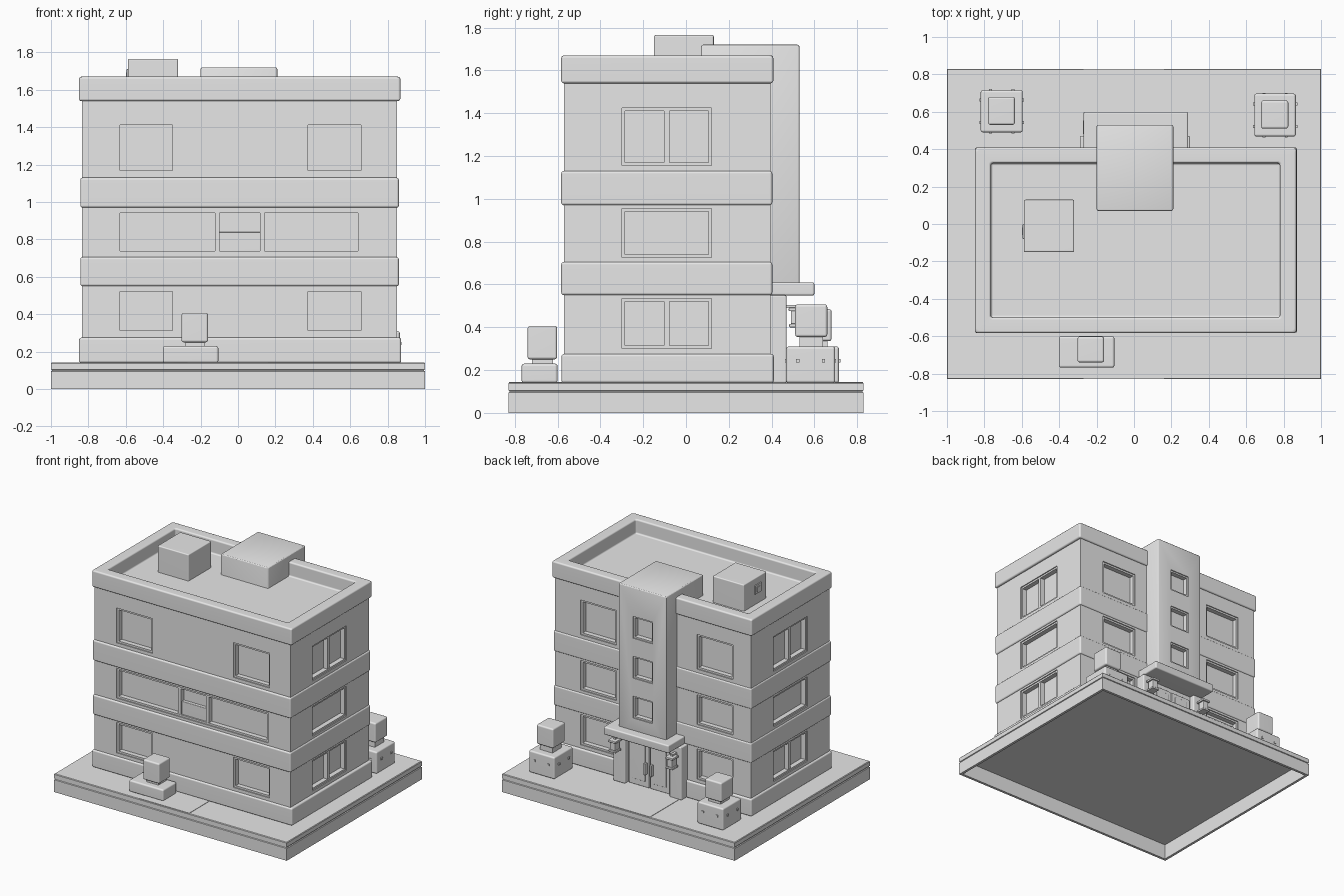
import bpy, bmesh, math
from mathutils import Matrix

cube = bpy.data.objects.get("Cube")
if cube:
    bpy.data.objects.remove(cube, do_unlink=True)

stone = bpy.data.materials.new("plain_grey")
stone.use_nodes = True
GREY = (0.8, 0.8, 0.8, 1)
stone.diffuse_color = GREY
stone.node_tree.nodes["Principled BSDF"].inputs["Base Color"].default_value = GREY


def loft(name, loops, bevel=0.0, matrix=None):
    """Stack rectangles (x0, x1, y0, y1, z) into one closed solid."""
    bm = bmesh.new()
    rings = []
    for x0, x1, y0, y1, z in loops:
        corners = ((x0, y0), (x1, y0), (x1, y1), (x0, y1))
        rings.append([bm.verts.new((x, y, z)) for x, y in corners])
    for a, b in zip(rings, rings[1:]):
        for i in range(4):
            j = (i + 1) % 4
            bm.faces.new((a[i], a[j], b[j], b[i]))
    bm.faces.new(rings[0][::-1])
    bm.faces.new(rings[-1])
    if matrix:
        bm.transform(matrix)
    bmesh.ops.recalc_face_normals(bm, faces=bm.faces[:])
    if bevel:
        bmesh.ops.bevel(bm, geom=bm.edges[:], offset=bevel, segments=3,
                        profile=0.5, affect='EDGES', clamp_overlap=True)
    mesh = bpy.data.meshes.new(name)
    bm.to_mesh(mesh)
    bm.free()
    mesh.materials.append(stone)
    obj = bpy.data.objects.new(name, mesh)
    bpy.context.collection.objects.link(obj)
    if bevel:
        mesh.shade_smooth()
        mesh.set_sharp_from_angle(angle=math.radians(50))
        obj.modifiers.new("Even shading", 'WEIGHTED_NORMAL')
    return obj


def box(name, x, y, z, bevel=0.0, matrix=None):
    return loft(name, [(*x, *y, z[0]), (*x, *y, z[1])], bevel, matrix)


# Facades: rotation about z and distance of the wall plane from the centre
FACADES = {"front": (0, 0.57), "right": (90, 0.85), "back": (180, 0.395),
           "left": (-90, 0.835), "tower": (180, 0.53)}


def facade(side):
    """Local x runs along the wall, local y points inward, z is up."""
    angle, dist = FACADES[side]
    return Matrix.Rotation(math.radians(angle), 4, 'Z') @ Matrix.Translation((0, -dist, 0))


def cut_window(wall, side, u, z, mullions=(), frame=0.014, depth=0.045):
    """Stepped recess with a slim frame, plus optional mullions."""
    m = facade(side)
    inward = m @ Matrix.Rotation(math.radians(-90), 4, 'X')
    outer = (u[0], u[1], -z[1], -z[0])
    inner = (u[0] + frame, u[1] - frame, -z[1] + frame, -z[0] - frame)
    cutter = loft("window_cutter", [(*outer, -0.03), (*outer, 0.008),
                                    (*inner, 0.008), (*inner, depth)], matrix=inward)
    mod = wall.modifiers.new("Recess", 'BOOLEAN')
    mod.operation = 'DIFFERENCE'
    mod.solver = 'EXACT'
    mod.object = cutter
    cutter.hide_render = True
    for c in mullions:
        box(side + "_mullion", (c - 0.012, c + 0.012), (0.01, depth + 0.01),
            (z[0] + 0.01, z[1] - 0.01), matrix=m)
    return cutter


def finish_cuts(wall, cutters):
    """Bake the recesses into the mesh and drop the cutters."""
    bpy.context.view_layer.update()
    baked = bpy.data.meshes.new_from_object(
        wall.evaluated_get(bpy.context.evaluated_depsgraph_get()))
    wall.modifiers.clear()
    wall.data = baked
    for c in cutters:
        bpy.data.objects.remove(c, do_unlink=True)


# Ground slab: hollow underneath, with a shallow groove round the edge
def rect(inset, z):
    return (-1 + inset, 1 - inset, -0.83 + inset, 0.83 - inset, z)


loft("ground_slab", [rect(0.02, 0.12), rect(0.02, 0), rect(0, 0), rect(0, 0.095),
                     rect(0.006, 0.098), rect(0.006, 0.102), rect(0, 0.105),
                     rect(0, 0.137), rect(0.004, 0.142)])
box("centre_path", (-0.27, 0.16), (-0.828, 0.828), (0.135, 0.145))

# Main walls, plinth, floor bands and parapet with sunken roof
walls = box("walls", (-0.835, 0.85), (-0.57, 0.395), (0.14, 1.545))
box("plinth", (-0.85, 0.872), (-0.582, 0.41), (0.14, 0.275), 0.012)
for i, (z0, z1) in enumerate(((0.55, 0.705), (0.97, 1.13))):
    box(f"floor_band_{i + 1}", (-0.843, 0.86), (-0.583, 0.403), (z0, z1), 0.012)
OUT, INN = (-0.85, 0.868, -0.583, 0.408), (-0.765, 0.78, -0.5, 0.325)
loft("parapet_and_roof", [(*OUT, 1.54), (*OUT, 1.67), (*INN, 1.67), (*INN, 1.56)], 0.012)

# Windows on the four facades
FLOORS = ((0.30, 0.535), (0.725, 0.955), (1.155, 1.425))
cutters = []
for level, z in enumerate(FLOORS):
    if level == 1:
        cutters.append(cut_window(walls, "front", (-0.645, 0.655), z, (-0.11, 0.13)))
    else:
        for u in ((-0.645, -0.335), (0.36, 0.672)):
            cutters.append(cut_window(walls, "front", u, z))
    for u in ((-0.63, -0.32), (0.37, 0.68)):
        cutters.append(cut_window(walls, "back", u, z))
    split = () if level == 1 else (-0.09,)
    cutters.append(cut_window(walls, "right", (-0.3, 0.12), z, split))
    cutters.append(cut_window(walls, "left", (-0.12, 0.3), z, [-c for c in split]))
finish_cuts(walls, cutters)
box("front_window_panel", (-0.1, 0.12), (0.02, 0.055), (0.735, 0.84), 0.004, facade("front"))

# Stair tower rising through the roof, with three small windows
tower = box("stair_tower", (-0.2, 0.21), (0.07, 0.53), (0.56, 1.72), 0.01)
tower.modifiers.clear()
cutters = [cut_window(tower, "tower", (-0.085, 0.085), (c - 0.085, c + 0.085), (), 0.012)
           for c in (0.79, 1.10, 1.41)]
finish_cuts(tower, cutters)
tower.data.set_sharp_from_angle(angle=math.radians(25))

# Entrance: canopy, jambs, double door, handles and lanterns
box("canopy", (-0.27, 0.29), (0.38, 0.6), (0.548, 0.61), 0.01)
box("door_surround", (-0.21, 0.22), (0.38, 0.425), (0.14, 0.555))
for side in (-1, 1):
    mid = 0.005

    def across(a, b):
        return tuple(sorted((mid + side * a, mid + side * b)))

    box("door_jamb", across(0.19, 0.295), (0.38, 0.47), (0.14, 0.55), 0.008)
    box("door_leaf", across(0.004, 0.175), (0.42, 0.44), (0.145, 0.51), 0.004)
    box("door_panel", across(0.035, 0.145), (0.435, 0.446), (0.19, 0.48), 0.003)
    box("door_handle", across(0.018, 0.034), (0.44, 0.468), (0.25, 0.34), 0.004)
    box("lantern_bracket", across(0.235, 0.255), (0.465, 0.52), (0.49, 0.505))
    box("lantern_cap", across(0.212, 0.278), (0.48, 0.555), (0.475, 0.492), 0.004)
    box("lantern_glass", across(0.222, 0.268), (0.49, 0.545), (0.415, 0.478), 0.004)
    box("lantern_foot", across(0.214, 0.276), (0.482, 0.552), (0.4, 0.416), 0.004)

# Roof unit with a small vent on its left-hand wall
box("roof_unit", (-0.588, -0.32), (-0.15, 0.13), (1.55, 1.765), 0.008)
box("roof_unit_vent", (-0.595, -0.58), (-0.08, 0.0), (1.64, 1.71), 0.003)
box("roof_unit_vent_inset", (-0.599, -0.59), (-0.06, -0.02), (1.657, 1.693))


def planter(x, y, top, bush_x, bush_y, bush_z):
    box("planter", x, y, (0.14, top), 0.012)
    neck_x = (bush_x[0] + 0.02, bush_x[1] - 0.02)
    neck_y = (bush_y[0] + 0.02, bush_y[1] - 0.02)
    box("bush_stem", neck_x, neck_y, (top - 0.01, bush_z[0] + 0.01))
    box("bush", bush_x, bush_y, bush_z, 0.012)


planter((-0.82, -0.595), (0.49, 0.715), 0.31, (-0.78, -0.637), (0.53, 0.68), (0.335, 0.485))
planter((0.643, 0.865), (0.468, 0.697), 0.31, (0.68, 0.825), (0.51, 0.66), (0.355, 0.507))
planter((-0.402, -0.105), (-0.768, -0.6), 0.23, (-0.302, -0.16), (-0.74, -0.602), (0.25, 0.407))

# Studs on the large planters
for cx, cy in ((-0.7075, 0.6025), (0.754, 0.5825)):
    for turn in range(4):
        m = Matrix.Translation((cx, cy, 0)) @ Matrix.Rotation(turn * math.pi / 2, 4, 'Z')
        for u in (-0.06, 0.06):
            box("planter_stud", (u - 0.008, u + 0.008), (-0.119, -0.1), (0.235, 0.251), 0, m)
